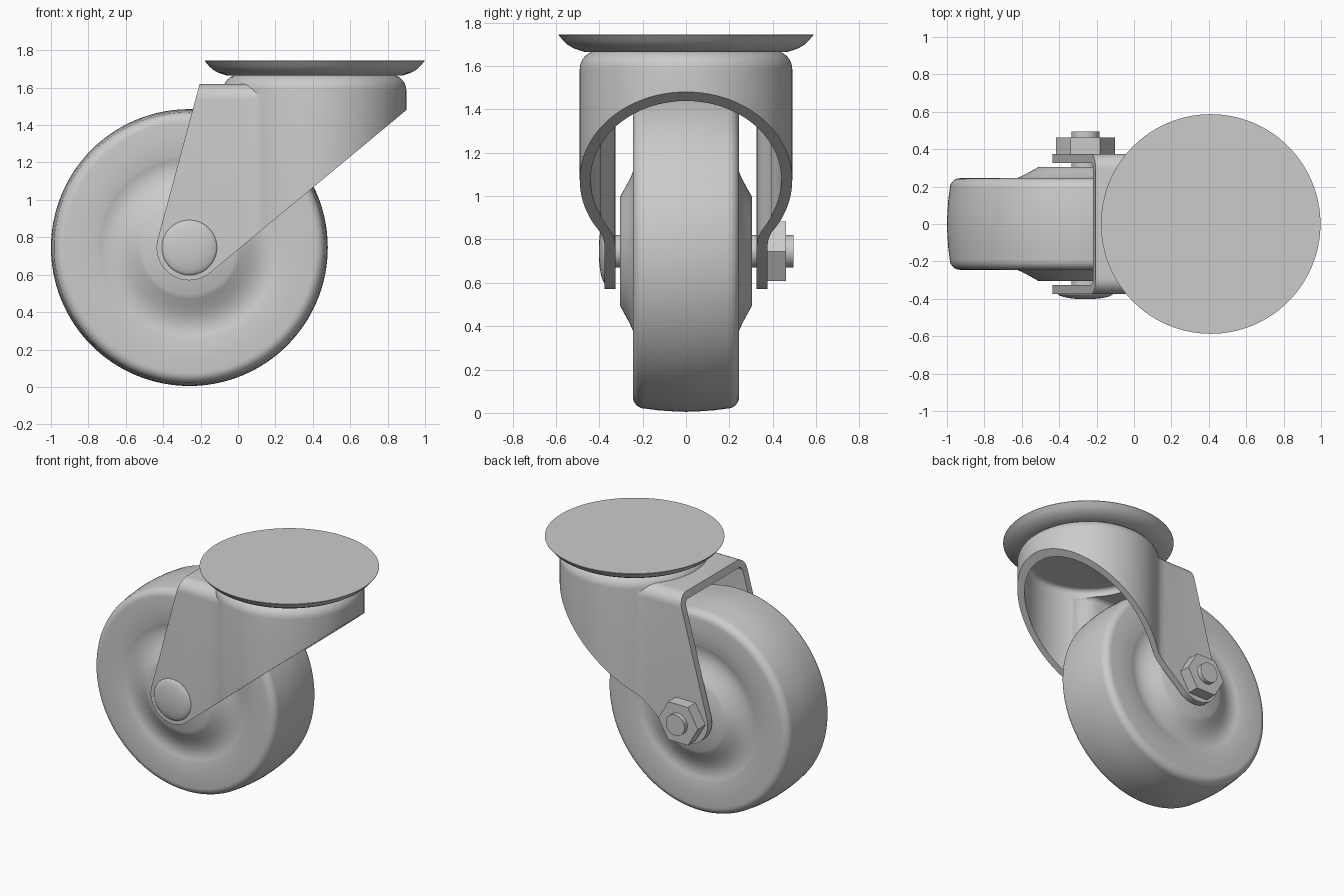
import bpy, bmesh, math
from math import sin, cos, pi, radians

if "Cube" in bpy.data.objects:
    bpy.data.objects.remove(bpy.data.objects["Cube"])

grey = bpy.data.materials.new("plain_grey")
grey.diffuse_color = (0.6, 0.6, 0.6, 1)
grey.use_nodes = True
grey.node_tree.nodes["Principled BSDF"].inputs["Base Color"].default_value = grey.diffuse_color

AX, AZ = -0.26, 0.745      # axle position
SX = 0.41                  # swivel centre


def loft(name, rings):
    """Skin matching closed rings of points and cap both ends."""
    bm = bmesh.new()
    vs = [[bm.verts.new(p) for p in ring] for ring in rings]
    n = len(vs[0])
    for a, b in zip(vs, vs[1:]):
        for i in range(n):
            j = (i + 1) % n
            bm.faces.new((a[i], a[j], b[j], b[i]))
    bm.faces.new(vs[0][::-1])
    bm.faces.new(vs[-1])
    bmesh.ops.recalc_face_normals(bm, faces=bm.faces)
    me = bpy.data.meshes.new(name)
    bm.to_mesh(me)
    bm.free()
    me.materials.append(grey)
    ob = bpy.data.objects.new(name, me)
    bpy.context.collection.objects.link(ob)
    return ob


def smooth(ob, angle=30):
    ob.data.shade_smooth()
    ob.data.set_sharp_from_angle(angle=radians(angle))


def lathe_y(name, profile, sides=96):
    """Turn (radius, y) points around the axle."""
    return loft(name, [[(AX + r * cos(2 * pi * i / sides), y,
                         AZ + r * sin(2 * pi * i / sides))
                        for i in range(sides)] for r, y in profile])


def lathe_z(name, profile, sides=128):
    """Turn (radius, z) points around the swivel."""
    return loft(name, [[(SX + r * cos(2 * pi * i / sides),
                         r * sin(2 * pi * i / sides), z)
                        for i in range(sides)] for r, z in profile])


def boolean(ob, other, op):
    m = ob.modifiers.new(op, 'BOOLEAN')
    m.operation, m.object, m.solver = op, other, 'EXACT'
    bpy.context.view_layer.objects.active = ob
    bpy.ops.object.modifier_apply(modifier=m.name)
    bpy.data.objects.remove(other)


def fillet(r, z, rad, steps=8):
    """Rounded shoulder from (r, z - rad) to (r - rad, z)."""
    return [(r - rad + rad * cos(t * pi / 2 / steps),
             z - rad + rad * sin(t * pi / 2 / steps)) for t in range(steps + 1)]


# Wheel: crowned tread, rounded shoulders, dished sides and raised hub
half = [(0.25, 0.305), (0.275, 0.291), (0.30, 0.277), (0.33, 0.261),
        (0.36, 0.247), (0.39, 0.238), (0.42, 0.233), (0.45, 0.235),
        (0.475, 0.240), (0.49, 0.245), (0.60, 0.245), (0.67, 0.245)]
for t in range(1, 8):
    a = t * pi / 14
    half.append((0.67 + 0.055 * sin(a), 0.19 + 0.055 * cos(a)))
half += [(0.733, 0.13), (0.738, 0.06)]
wheel = lathe_y("wheel", half + [(0.74, 0)] + [(r, -y) for r, y in half[::-1]], 128)
smooth(wheel)


# Fork housing: round cup joined to a straight channel
def housing(name, inset, floor):
    rad = 0.085 - inset
    cup = lathe_z(name, [(0.49 - inset, floor)] + fillet(0.49 - inset, 1.67 - inset, rad))
    side = [(-0.9, 0.375), (0.03, 0.375), (0.07, 0.378), (0.10, 0.386),
            (0.13, 0.400), (0.16, 0.419), (0.20, 0.441), (0.30, 0.45)]
    rings = []
    for off, z in [(0, floor - 0.01)] + fillet(0, 1.62 - inset, rad):
        half_ring = [(x, y - inset + off, z) for x, y in side]
        rings.append(half_ring + [(x, -y, z) for x, y, z in half_ring[::-1]])
    boolean(cup, loft("channel", rings), 'UNION')
    return cup


fork = housing("swivel_fork", 0, 0.2)
boolean(fork, housing("cavity", 0.05, 0.1), 'DIFFERENCE')


# Side outline of the fork: lines tangent to the round axle end
def tangent(px, pz, r, sign):
    dx, dz = px - AX, pz - AZ
    return math.atan2(dz, dx) + sign * math.acos(r / math.hypot(dx, dz))


R = 0.175
a0 = tangent(-0.205, 1.62, R, 1)
a1 = tangent(0.90, 1.48, R, -1) + 2 * pi
outline = [(1.1, 1.9), (-0.205, 1.9), (-0.205, 1.62)]
outline += [(AX + R * cos(a0 + (a1 - a0) * i / 24),
             AZ + R * sin(a0 + (a1 - a0) * i / 24)) for i in range(25)]
tx, tz = outline[-1]
outline.append((1.1, tz + (1.1 - tx) * (1.48 - tz) / (0.90 - tx)))
boolean(fork, loft("outline", [[(x, y, z) for x, z in outline] for y in (-0.8, 0.8)]),
        'INTERSECT')
smooth(fork)

# Top plate: flared round dish
plate = lathe_z("top_plate", [(0.47, 1.665), (0.495, 1.673), (0.52, 1.682), (0.545, 1.697),
                              (0.565, 1.715), (0.587, 1.742), (0.587, 1.745)])
smooth(plate)

# Axle bolt, domed head and hexagonal nut
smooth(lathe_y("axle_bolt", [(0.075, -0.35), (0.075, 0.495)], 48))
smooth(lathe_y("bolt_head", [(0.148, -0.37)] + [
    (0.148 * cos(t * pi / 20) + 0.001, -0.37 - 0.032 * sin(t * pi / 20))
    for t in range(1, 11)], 64), 40)
lathe_y("hex_nut", [(0.158, 0.37), (0.158, 0.462)], 6)
